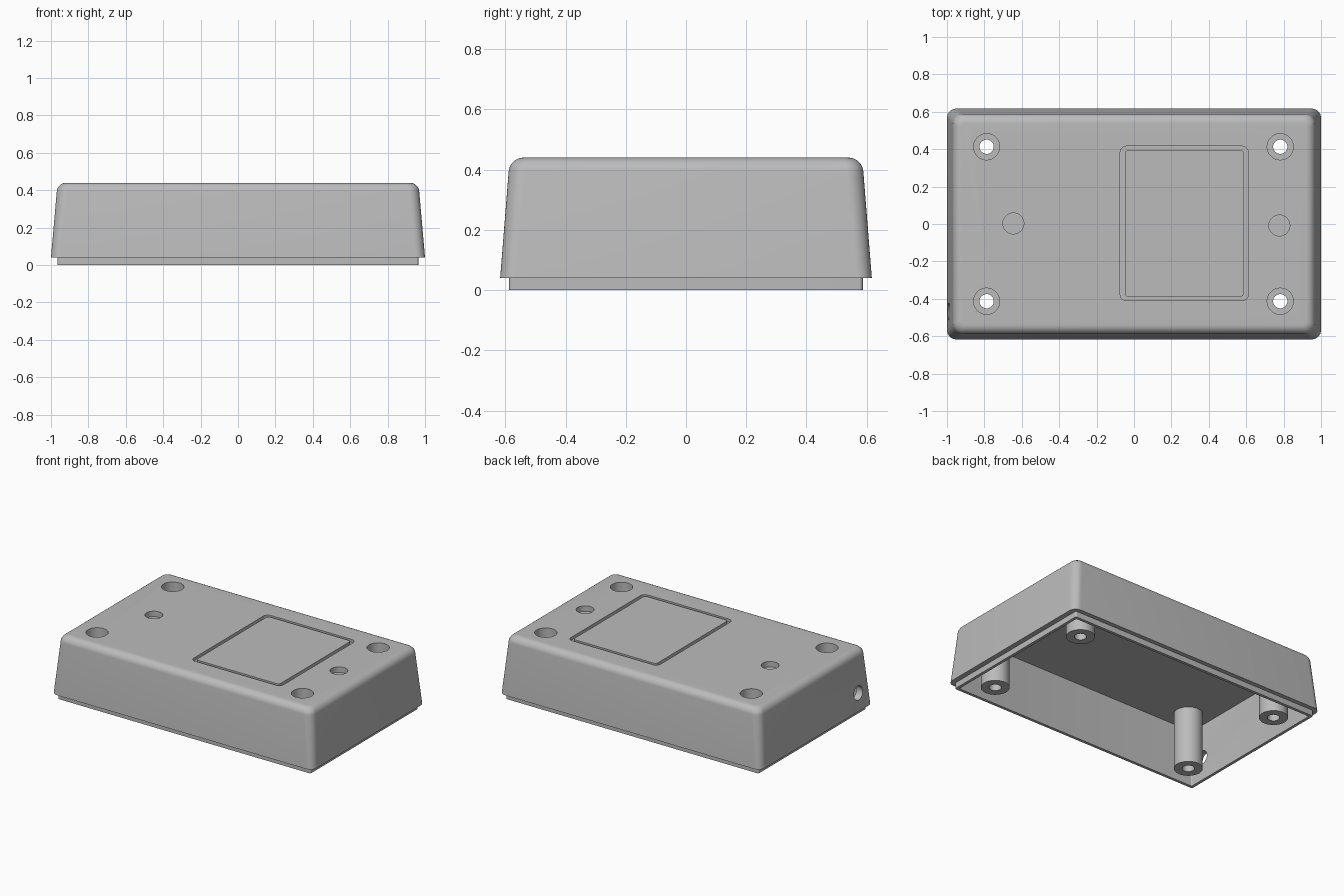
import bpy, bmesh, math

cube = bpy.data.objects.get("Cube")
if cube:
    bpy.data.objects.remove(cube, do_unlink=True)

grey = bpy.data.materials.new("mid_grey_plastic")
grey.use_nodes = True
grey.diffuse_color = (0.5, 0.5, 0.5, 1)
grey.node_tree.nodes["Principled BSDF"].inputs["Base Color"].default_value = (0.5, 0.5, 0.5, 1)


def add_object(name, bm):
    bmesh.ops.recalc_face_normals(bm, faces=bm.faces[:])
    mesh = bpy.data.meshes.new(name)
    bm.to_mesh(mesh)
    bm.free()
    mesh.materials.append(grey)
    obj = bpy.data.objects.new(name, mesh)
    bpy.context.collection.objects.link(obj)
    return obj


def rounded_rect(hx, hy, r, steps=8):
    points = []
    for quarter, (sx, sy) in enumerate(((1, 1), (-1, 1), (-1, -1), (1, -1))):
        for i in range(steps + 1):
            a = math.radians(90) * (quarter + i / steps)
            points.append((sx * (hx - r) + r * math.cos(a), sy * (hy - r) + r * math.sin(a)))
    return points


def loft(name, sections, closed=False, center=(0, 0)):
    """Skin rounded rectangles given as (half x, half y, corner radius, z)."""
    bm = bmesh.new()
    rings = [[bm.verts.new((x + center[0], y + center[1], z))
              for x, y in rounded_rect(hx, hy, r)] for hx, hy, r, z in sections]
    for a, b in zip(rings, rings[1:] + (rings[:1] if closed else [])):
        for i in range(len(a)):
            j = (i + 1) % len(a)
            bm.faces.new((a[i], a[j], b[j], b[i]))
    if not closed:
        bm.faces.new(rings[0])
        bm.faces.new(rings[-1])
    return add_object(name, bm)


def cylinder(name, x, y, radius, z0, z1):
    bm = bmesh.new()
    bmesh.ops.create_cone(bm, cap_ends=True, segments=48, radius1=radius,
                          radius2=radius, depth=z1 - z0)
    bmesh.ops.translate(bm, verts=bm.verts[:], vec=(x, y, (z0 + z1) / 2))
    return add_object(name, bm)


def combine(target, tool, operation="DIFFERENCE"):
    mod = target.modifiers.new(tool.name, "BOOLEAN")
    mod.operation, mod.solver, mod.object = operation, "EXACT", tool
    bpy.context.view_layer.objects.active = target
    bpy.ops.object.modifier_apply(modifier=mod.name)
    bpy.data.objects.remove(tool, do_unlink=True)


# Outer body: seating lip, step, drafted walls and rounded top edge
HEIGHT, FILLET, CEILING = 0.44, 0.05, 0.392
sections = [(0.965, 0.587, 0.012, 0), (0.965, 0.587, 0.012, 0.04), (1, 0.617, 0.05, 0.04)]
for i in range(9):
    a = math.radians(5 + 85 * i / 8)
    inset = FILLET * (1 - math.cos(a))
    sections.append((0.969 - inset, 0.589 - inset, 0.055 - inset * 0.6,
                     HEIGHT - FILLET * (1 - math.sin(a))))
enclosure = loft("enclosure", sections)

# Hollow underside
combine(enclosure, loft("cavity", [(0.945, 0.567, 0.008, -0.1), (0.945, 0.567, 0.008, CEILING)]))

# Screw posts with through bores and counterbores
for x in (-0.788, 0.782):
    for y in (-0.413, 0.413):
        combine(enclosure, cylinder("post", x, y, 0.09, 0, 0.41), "UNION")
        combine(enclosure, cylinder("bore", x, y, 0.038, -0.1, 0.6))
        combine(enclosure, cylinder("counterbore", x, y, 0.07, 0.29, 0.6))

# Shallow round recesses in the top
for x, y in ((-0.645, 0.003), (0.777, -0.008)):
    combine(enclosure, cylinder("recess", x, y, 0.056, 0.402, 0.6))

# Rectangular groove in the top
outer, inner = (0.343, 0.413, 0.035), (0.318, 0.392, 0.018)
groove = loft("groove", [(*outer, 0.42), (*outer, 0.5), (*inner, 0.5), (*inner, 0.42)],
              closed=True, center=(0.269, 0.003))
combine(enclosure, groove)

# Cable hole through the end wall
hole = cylinder("cable_hole", 0, 0, 0.047, -0.1, 0.1)
hole.rotation_euler.y = math.radians(90)
hole.location = (-1, -0.467, 0.16)
bpy.context.view_layer.update()
combine(enclosure, hole)

# Smooth curved areas, keep the edges crisp
for o in bpy.context.selected_objects:
    o.select_set(False)
enclosure.select_set(True)
bpy.context.view_layer.objects.active = enclosure
bpy.ops.object.shade_smooth_by_angle(angle=math.radians(30))
